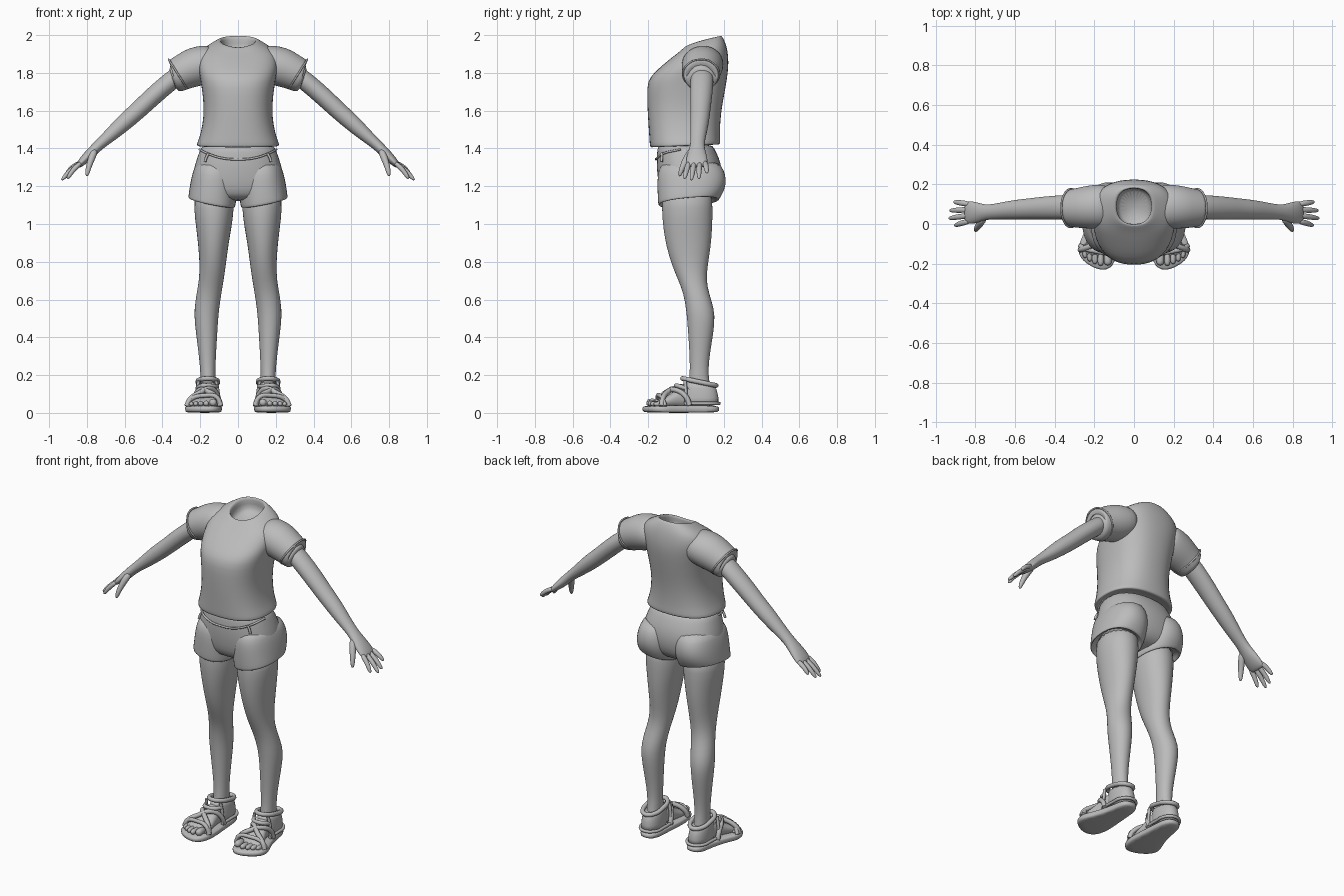
import bpy, bmesh, math
from mathutils import Vector

N = 24
mat = bpy.data.materials.new("plain grey")
mat.diffuse_color = (0.5, 0.5, 0.5, 1)


def finish(name, bm, mirror=False, subdiv=True):
    bmesh.ops.recalc_face_normals(bm, faces=bm.faces)
    me = bpy.data.meshes.new(name)
    bm.to_mesh(me)
    bm.free()
    me.materials.append(mat)
    for p in me.polygons:
        p.use_smooth = True
    ob = bpy.data.objects.new(name, me)
    bpy.context.collection.objects.link(ob)
    if mirror:
        m = ob.modifiers.new("mirror", 'MIRROR')
        m.use_mirror_merge = False
    if subdiv:
        ob.modifiers.new("smooth", 'SUBSURF').levels = 1
        ob.modifiers["smooth"].render_levels = 1
    return ob


def loft(name, rings, caps=(True, True), mirror=False):
    bm = bmesh.new()
    rows = [[bm.verts.new(p) for p in r] for r in rings]
    for a, b in zip(rows, rows[1:]):
        for i in range(N):
            j = (i + 1) % N
            bm.faces.new((a[i], a[j], b[j], b[i]))
    if caps[0]:
        bm.faces.new(rows[0])
    if caps[1]:
        bm.faces.new(rows[-1])
    return finish(name, bm, mirror)


def oval(i, e):
    a = 2 * math.pi * i / N
    c, s = math.cos(a), math.sin(a)
    return math.copysign(abs(c) ** e, c), math.copysign(abs(s) ** e, s)


def level_ring(x0, x1, yf, yb, zf, zb=None, e=0.9, bow=1.0, lean=0.0):
    """Near-horizontal oval, tilted from zf at the front to zb at the back."""
    zb = zf if zb is None else zb
    out = []
    for i in range(N):
        c, s = oval(i, e)
        t = (s + 1) / 2
        out.append(((x0 + x1) / 2 + c * (x1 - x0) / 2, yf + (yb - yf) * t,
                    zf + (zb - zf) * t ** bow + lean * c))
    return out


def limb(stations):
    """Rings across a path of (x, y, z, half height, half depth)."""
    pts = [Vector(s[:3]) for s in stations]
    rings = []
    for k, s in enumerate(stations):
        d = (pts[min(k + 1, len(pts) - 1)] - pts[max(k - 1, 0)]).normalized()
        v = Vector((0, 1, 0))
        v = (v - d * v.dot(d)).normalized()
        u = d.cross(v)
        rings.append([pts[k] + u * oval(i, 1)[0] * s[3] + v * oval(i, 1)[1] * s[4]
                      for i in range(N)])
    return rings


def cord(name, pts, r, closed=False, both=True):
    cu = bpy.data.curves.new(name, 'CURVE')
    cu.dimensions = '3D'
    cu.bevel_depth, cu.bevel_resolution, cu.resolution_u = r, 2, 6
    cu.use_fill_caps = True
    for sx in ((1, -1) if both else (1,)):
        sp = cu.splines.new('BEZIER')
        sp.bezier_points.add(len(pts) - 1)
        for b, p in zip(sp.bezier_points, pts):
            b.co = (p[0] * sx, p[1], p[2])
            b.handle_left_type = b.handle_right_type = 'AUTO'
        sp.use_cyclic_u = closed
    cu.materials.append(mat)
    bpy.context.collection.objects.link(bpy.data.objects.new(name, cu))


# Shirt body: hem lip, waist, chest, shoulders, neck opening and inner collar
body = [(.17, -.14, .13, 1.43, 1.44), (.205, -.178, .165, 1.405, 1.42),
        (.222, -.192, .182, 1.405, 1.42), (.216, -.194, .183, 1.43, 1.44),
        (.198, -.197, .18, 1.48, 1.48), (.18, -.204, .185, 1.58, 1.58),
        (.187, -.208, .203, 1.68, 1.68), (.2, -.206, .219, 1.755, 1.77),
        (.21, -.172, .226, 1.80, 1.83), (.215, -.115, .226, 1.85, 1.88),
        (.2, -.07, .218, 1.885, 1.935), (.15, -.03, .205, 1.915, 1.97),
        (.102, -.01, .19, 1.935, 1.997), (.09, .0, .18, 1.935, 1.997),
        (.085, .0, .178, 1.91, 1.96), (.09, -.01, .19, 1.86, 1.9)]
loft("shirt", [level_ring(-w, w, f, b, zf, zb, .82, .65 if zb > 1.92 else 1)
               for w, f, b, zf, zb in body], (True, True))

# Sleeves with a turned-in cuff
loft("sleeve", limb([(.11, .09, 1.86, .085, .1), (.16, .09, 1.85, .1, .112),
                     (.23, .085, 1.832, .107, .11), (.29, .08, 1.805, .094, .1),
                     (.335, .08, 1.783, .09, .092), (.345, .08, 1.778, .085, .087),
                     (.34, .08, 1.782, .07, .072), (.31, .08, 1.80, .06, .06)]),
     mirror=True)
cord("cuff_seam", [(x, y, z) for x, y, z in limb(
    [(.3, .08, 1.805, .092, .097), (.318, .08, 1.794, .091, .096),
     (.33, .08, 1.786, .09, .09)])[1][::3]], .005, True)

# Arms and palms
loft("arm", limb([(.28, .085, 1.815, .05, .06), (.36, .085, 1.755, .05, .062),
                  (.46, .08, 1.668, .05, .058), (.53, .076, 1.6, .047, .053),
                  (.6, .072, 1.54, .046, .05), (.67, .065, 1.475, .037, .043),
                  (.735, .06, 1.42, .028, .036), (.77, .058, 1.385, .028, .045),
                  (.81, .057, 1.345, .025, .058), (.84, .058, 1.315, .018, .056),
                  (.852, .058, 1.303, .01, .05)]), mirror=True)

# Fingers: root y, tip x, tip y, tip z
for k, (y0, tx, ty, tz) in enumerate([(.016, .905, -.008, 1.24), (.044, .935, .028, 1.232),
                                      (.072, .93, .068, 1.24), (.1, .91, .112, 1.27)]):
    a, b = Vector((.825, y0, 1.33)), Vector((tx, ty, tz))
    m = a.lerp(b, .55) + Vector((.006, 0, .006))
    loft("finger_%d" % (k + 1), limb([(*a, .014, .015), (*m, .013, .014),
         (*a.lerp(b, .9), .011, .011), (*b, .004, .004)]), mirror=True)
loft("thumb", limb([(.755, .035, 1.395, .02, .02), (.775, .005, 1.35, .019, .02),
                    (.79, -.018, 1.305, .015, .015), (.798, -.03, 1.27, .012, .012),
                    (.8, -.034, 1.252, .005, .005)]), mirror=True)

# Shorts: hip section, then one flared leg on each side
hips = [(.185, -.145, .14, 1.425), (.2, -.152, .15, 1.40), (.216, -.157, .175, 1.355),
        (.237, -.156, .193, 1.29), (.246, -.148, .19, 1.22), (.235, -.135, .17, 1.16),
        (.15, -.1, .12, 1.12)]
loft("shorts_hips", [level_ring(-w, w, f, b, z, e=.85) for w, f, b, z in hips])
legs = [(.03, .215, -.12, .17, 1.34, 1.34, 0), (.012, .237, -.148, .203, 1.285, 1.285, 0),
        (.004, .25, -.153, .215, 1.23, 1.235, .005), (.004, .258, -.152, .207, 1.17, 1.18, .012),
        (.012, .264, -.149, .178, 1.105, 1.135, .024), (.016, .262, -.146, .174, 1.098, 1.127, .024),
        (.024, .25, -.135, .155, 1.105, 1.135, .024), (.03, .24, -.12, .14, 1.16, 1.16, .02)]
loft("shorts_leg", [level_ring(a, b, f, k, zf, zb, .88, 1, l)
                    for a, b, f, k, zf, zb, l in legs], mirror=True)
cord("waistband_edge", [(-.203, -.03, 1.395), (-.165, -.115, 1.375), (-.09, -.152, 1.35),
                        (0, -.159, 1.342), (.09, -.152, 1.35), (.165, -.115, 1.375),
                        (.203, -.03, 1.395)], .006, both=False)
cord("pocket_tab", [(.155, -.128, 1.375), (.168, -.128, 1.352), (.175, -.13, 1.33)], .007)

# Bare legs from inside the shorts to the ankles
shape = [(.02, .23, -.125, .14, 1.2), (.02, .235, -.13, .142, 1.08), (.034, .222, -.122, .14, .98),
         (.052, .21, -.105, .132, .88), (.064, .203, -.075, .115, .78), (.076, .207, -.04, .108, .7),
         (.088, .22, -.013, .123, .63), (.1, .232, .0, .15, .55), (.106, .23, .007, .153, .48),
         (.112, .217, .014, .138, .38), (.118, .205, .02, .122, .28), (.12, .198, .02, .118, .2),
         (.118, .2, .01, .13, .13), (.12, .2, .01, .14, .05)]
loft("leg", [level_ring(a, b, f, k, z, e=.97) for a, b, f, k, z in shape], mirror=True)

# Feet: cross-sections from heel to ball (y, centre x, half width, top)
foot = []
for y, cx, w, top in [(.15, .157, .025, .09), (.1, .157, .04, .14), (.02, .16, .044, .165),
                      (-.04, .166, .054, .13), (-.09, .174, .068, .095),
                      (-.14, .18, .076, .07), (-.165, .18, .07, .058)]:
    foot.append([(cx + w * oval(i, .9)[0], y, .025 + (top - .025) * (oval(i, .9)[1] + 1) / 2)
                 for i in range(N)])
loft("foot", foot, mirror=True)
for k, (x, y, r) in enumerate([(.132, -.185, .021), (.168, -.187, .016), (.197, -.178, .015),
                               (.223, -.165, .014), (.247, -.148, .013)]):
    loft("toe_%d" % (k + 1), [[(x + r * f * oval(i, 1)[0], y + dy, .034 + r * (1 + f * oval(i, 1)[1]))
         for i in range(N)] for dy, f in ((.05, .8), (.01, 1), (-.012, .95), (-.024, .5))],
         mirror=True)

# Sandal soles from a rounded outline
outline = [(.155, .18), (.19, .172), (.212, .14), (.22, .06), (.245, -.03), (.274, -.09),
           (.284, -.13), (.272, -.172), (.24, -.2), (.2, -.224), (.155, -.236), (.118, -.225),
           (.094, -.19), (.083, -.13), (.086, -.06), (.095, .03), (.098, .13), (.12, .172)]
bm = bmesh.new()
mid = Vector((.175, -.03))
rows = []
for z, s in ((.0, .93), (.008, .99), (.03, 1), (.04, .95)):
    rows.append([bm.verts.new((*(mid + (Vector(p) - mid) * s), z)) for p in outline])
for a, b in zip(rows, rows[1:]):
    for i in range(len(a)):
        j = (i + 1) % len(a)
        bm.faces.new((a[i], a[j], b[j], b[i]))
bm.faces.new(rows[0])
bm.faces.new(rows[-1])
finish("sandal_sole", bm, True)

# Heel cup and straps
loft("heel_cup", [level_ring(.1, .218, -.02, .176, .03), level_ring(.102, .217, -.015, .174, .08),
                  level_ring(.108, .212, -.01, .162, .14, .13),
                  level_ring(.112, .208, -.01, .15, .175, .145)], mirror=True)
cord("ankle_strap", level_ring(.108, .212, -.018, .16, .182, .145)[::3], .013, True)
cord("heel_rim", [(.1, -.01, .05), (.098, .07, .05), (.108, .145, .05), (.158, .175, .05),
                  (.208, .145, .05), (.22, .07, .05), (.222, -.01, .05)], .009)
for n, x in (("inner", .105), ("outer", .22)):
    cord(n + "_upright", [(x, 0, .04), (x, .0, .1), (.16 + (x - .16) * .8, -.005, .17)], .009)
cord("cross_strap_a", [(.092, -.15, .035), (.105, -.135, .075), (.155, -.1, .112),
                       (.205, -.05, .12), (.225, .0, .085), (.228, .02, .04)], .014)
cord("cross_strap_b", [(.272, -.13, .035), (.255, -.125, .07), (.2, -.1, .108),
                       (.145, -.055, .128), (.108, -.01, .09), (.1, .01, .04)], .014)
cord("toe_strap", [(.09, -.15, .04), (.115, -.15, .085), (.18, -.14, .092),
                   (.245, -.125, .075), (.272, -.11, .035)], .012)
cord("instep_strap", [(.112, .0, .14), (.135, -.04, .142), (.166, -.052, .145),
                      (.197, -.04, .142), (.214, .0, .13)], .012)
